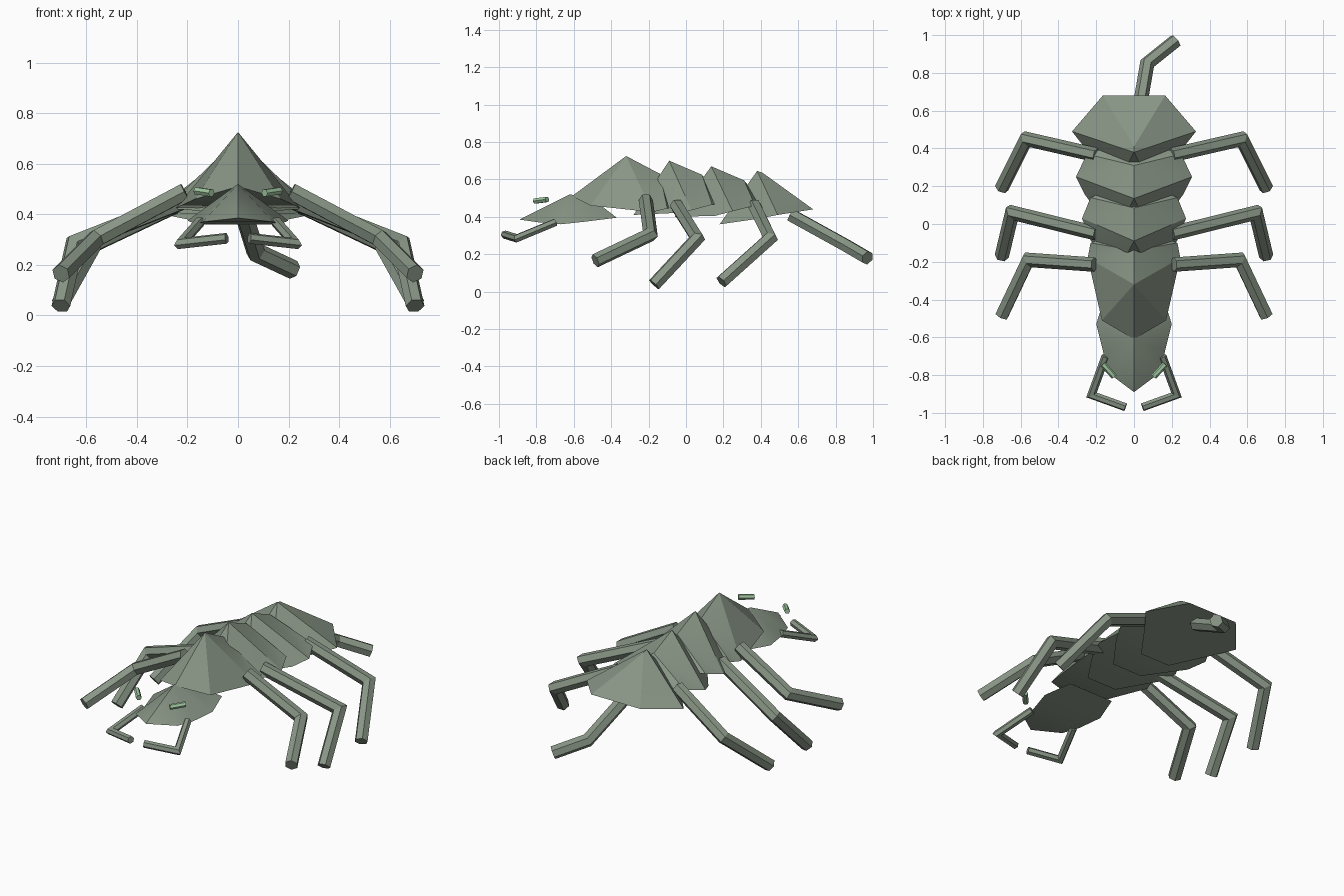
import bpy, bmesh, math
from mathutils import Vector

if "Cube" in bpy.data.objects:
    bpy.data.objects.remove(bpy.data.objects["Cube"])


def material(name, rgb):
    m = bpy.data.materials.new(name)
    m.diffuse_color = (*rgb, 1)
    m.use_nodes = True
    m.node_tree.nodes["Principled BSDF"].inputs["Base Color"].default_value = m.diffuse_color
    return m


SHELL = material("grey green", (0.25, 0.305, 0.24))
EYE = material("pale green", (0.36, 0.58, 0.36))


def finish(bm, name, mat, angle):
    bmesh.ops.recalc_face_normals(bm, faces=bm.faces)
    me = bpy.data.meshes.new(name)
    bm.to_mesh(me)
    bm.free()
    me.materials.append(mat)
    ob = bpy.data.objects.new(name, me)
    bpy.context.collection.objects.link(ob)
    bpy.ops.object.select_all(action='DESELECT')
    ob.select_set(True)
    bpy.context.view_layer.objects.active = ob
    if angle:
        bpy.ops.object.shade_smooth_by_angle(angle=math.radians(angle))
    return ob


def plate(name, rim, wide, apex, back):
    """Tent-shaped shell: right half of rim front to rear, widest index, two ridge points (y, z)."""
    bm = bmesh.new()
    right = [bm.verts.new(p) for p in rim]
    left = [v if p[0] == 0 else bm.verts.new((-p[0], p[1], p[2])) for v, p in zip(right, rim)]
    a, b = bm.verts.new((0, *apex)), bm.verts.new((0, *back))
    for side in (right, left):
        for i in range(len(side) - 1):
            bm.faces.new((side[i], side[i + 1], a if i < wide else b))
        bm.faces.new((side[wide], a, b))
    if right[0] is not left[0]:
        bm.faces.new((right[0], left[0], a))
    if right[-1] is not left[-1]:
        bm.faces.new((right[-1], left[-1], b))
    # underside strips
    for i in range(len(rim) - 1):
        quad = list(dict.fromkeys((right[i], right[i + 1], left[i + 1], left[i])))
        bm.faces.new(quad)
    return finish(bm, name, SHELL, 28)


def tube(name, path, r, mat=SHELL, sides=6):
    """Hexagonal rod with mitred bends."""
    pts = [Vector(p) for p in path]
    dirs = [(q - p).normalized() for p, q in zip(pts, pts[1:])]
    bm = bmesh.new()
    u = dirs[0].cross(Vector((0, 0, 1))).normalized()
    w = dirs[0].cross(u)
    ring = [pts[0] + r * (math.cos(t) * u + math.sin(t) * w)
            for t in (2 * math.pi * i / sides for i in range(sides))]
    rings = [[bm.verts.new(p) for p in ring]]
    for k in range(1, len(pts)):
        d = dirs[k - 1]
        n = (d + dirs[k]).normalized() if k < len(dirs) else d
        ring = [p + d * ((pts[k] - p).dot(n) / d.dot(n)) for p in ring]
        rings.append([bm.verts.new(p) for p in ring])
    for r0, r1 in zip(rings, rings[1:]):
        for i in range(sides):
            j = (i + 1) % sides
            bm.faces.new((r0[i], r0[j], r1[j], r1[i]))
    bm.faces.new(rings[0])
    bm.faces.new(rings[-1])
    return finish(bm, name, mat, 0)


def pair(name, path, r, mat=SHELL):
    for label, s in (("right", 1), ("left", -1)):
        tube(f"{name}_{label}", [(s * x, y, z) for x, y, z in path], r, mat)


# Overlapping shell plates, front to rear
plate("head", [(0, -.89, .385), (.14, -.785, .37), (.165, -.67, .36), (.2, -.53, .375),
               (.15, -.37, .395)], 3, (-.62, .52), (-.5, .495))
plate("front_shell", [(0, -.61, .51), (.17, -.51, .46), (.245, -.18, .425), (.23, -.10, .445),
                      (.1, -.05, .45)], 2, (-.32, .725), (-.14, .63))
plate("second_shell", [(.1, -.28, .41), (.24, -.07, .42), (.275, .03, .435), (.23, .14, .465),
                       (.1, .2, .47)], 2, (-.09, .70), (.085, .625))
plate("third_shell", [(.1, -.06, .40), (.26, .155, .405), (.307, .25, .43), (.25, .37, .46),
                      (.1, .42, .46)], 2, (.135, .67), (.31, .595))
plate("rear_shell", [(.1, .18, .36), (.25, .39, .39), (.328, .49, .41), (.165, .68, .44)],
      2, (.38, .645), (.41, .635))

# Walking legs
pair("front_leg", [(.21, -.215, .49), (.56, -.19, .305), (.70, -.485, .165)], .038)
pair("middle_leg", [(.20, -.05, .46), (.645, .06, .285), (.70, -.17, .038)], .038)
pair("rear_leg", [(.20, .365, .46), (.57, .45, .285), (.70, .19, .052)], .038)

# Bent tail
tube("tail", [(.02, .56, .41), (.07, .85, .25), (.22, .97, .18)], .038)

# Jaw feelers and eye rods
pair("feeler", [(.15, -.70, .37), (.225, -.905, .285), (.045, -.97, .305)], .022)
pair("eye", [(.165, -.742, .493), (.105, -.808, .484)], .016, EYE)
